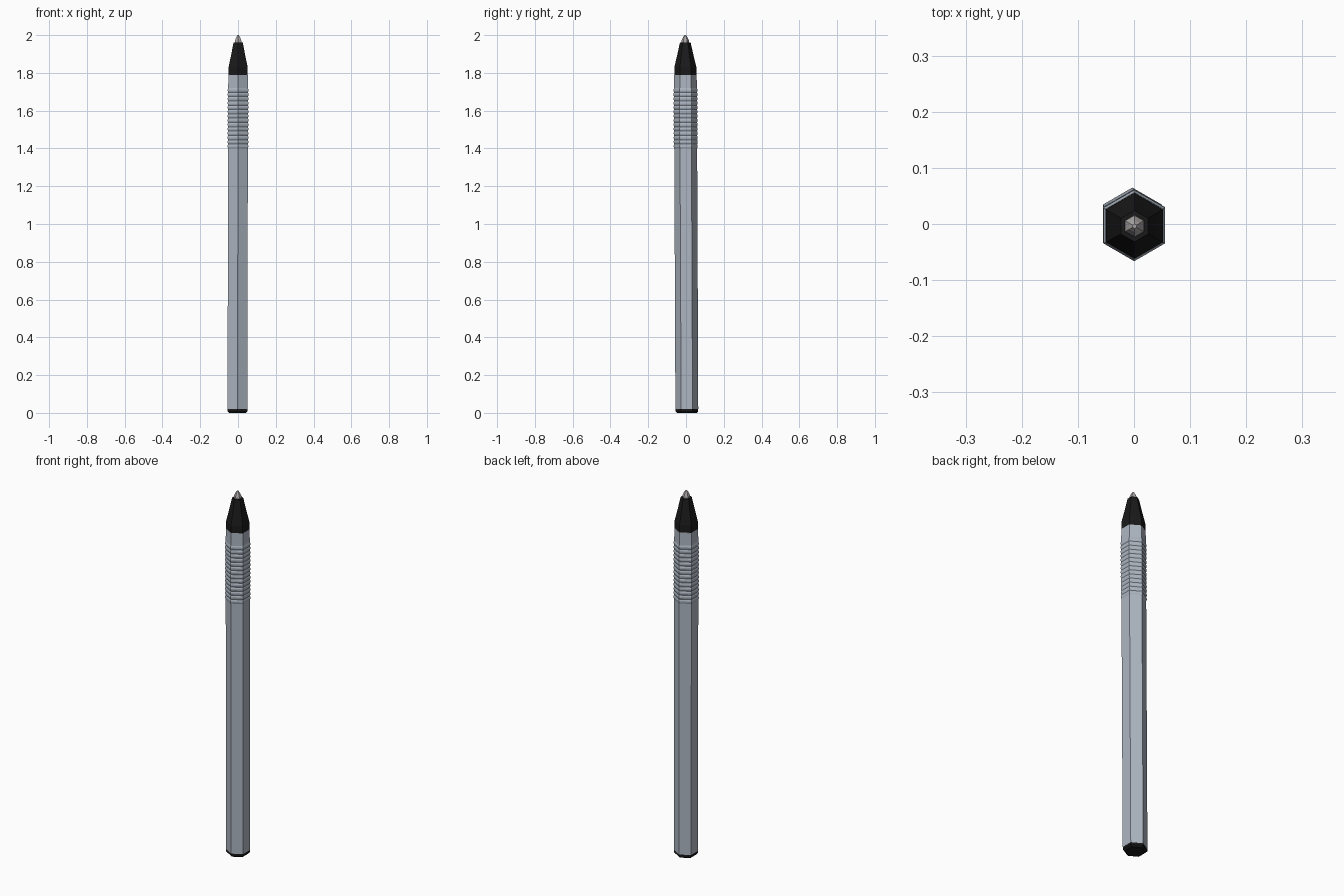
import bpy, bmesh
from math import sin, cos, pi
from mathutils import Vector

if "Cube" in bpy.data.objects:
    bpy.data.objects.remove(bpy.data.objects["Cube"])

# The pen leans very slightly: its centre line drifts from foot to tip
FOOT = Vector((-0.003, 0.0045))
TIP = Vector((0.001, -0.004))
SIDES = 6


def material(name, rgb):
    m = bpy.data.materials.new(name)
    m.diffuse_color = (*rgb, 1)
    m.use_nodes = True
    m.node_tree.nodes["Principled BSDF"].inputs["Base Color"].default_value = m.diffuse_color
    return m


def hex_part(name, profile, mat):
    """Loft a six-sided solid through (radius, height) pairs, corners at +-y."""
    bm = bmesh.new()
    rings = []
    for r, z in profile:
        c = FOOT.lerp(TIP, z / 2)
        rings.append([bm.verts.new((c.x + r * cos(pi / 2 + 2 * pi * i / SIDES),
                                    c.y + r * sin(pi / 2 + 2 * pi * i / SIDES), z))
                      for i in range(SIDES)])
    for a, b in zip(rings, rings[1:]):
        for i in range(SIDES):
            j = (i + 1) % SIDES
            bm.faces.new((a[i], a[j], b[j], b[i]))
    bm.faces.new(rings[0][::-1])
    bm.faces.new(rings[-1])
    me = bpy.data.meshes.new(name)
    bm.to_mesh(me)
    bm.free()
    me.materials.append(mat)
    ob = bpy.data.objects.new(name, me)
    bpy.context.collection.objects.link(ob)
    return ob


grey_blue = material("grey_blue", (0.42, 0.47, 0.54))
black = material("black", (0.01, 0.01, 0.01))
metal = material("metal", (0.42, 0.39, 0.39))

# End plug
hex_part("end_plug", [(0.052, 0), (0.060, 0.008), (0.060, 0.02)], black)

# Barrel with ridged grip
barrel = [(0.0605, 0.02), (0.0605, 1.395)]
ridges, low, high = 14, 1.40, 1.72
step = (high - low) / ridges
for k in range(ridges):
    z = low + k * step
    barrel += [(0.0605, z), (0.0635, z + step * 0.35), (0.0635, z + step * 0.65)]
barrel += [(0.0605, high), (0.0595, 1.79)]
hex_part("barrel", barrel, grey_blue)

# Nose cone
hex_part("nose_cone", [(0.0585, 1.785), (0.0585, 1.83), (0.044, 1.89), (0.028, 1.962)], black)

# Writing point
hex_part("writing_point", [(0.020, 1.96), (0.019, 1.972), (0.011, 1.99), (0.004, 2.0)], metal)
